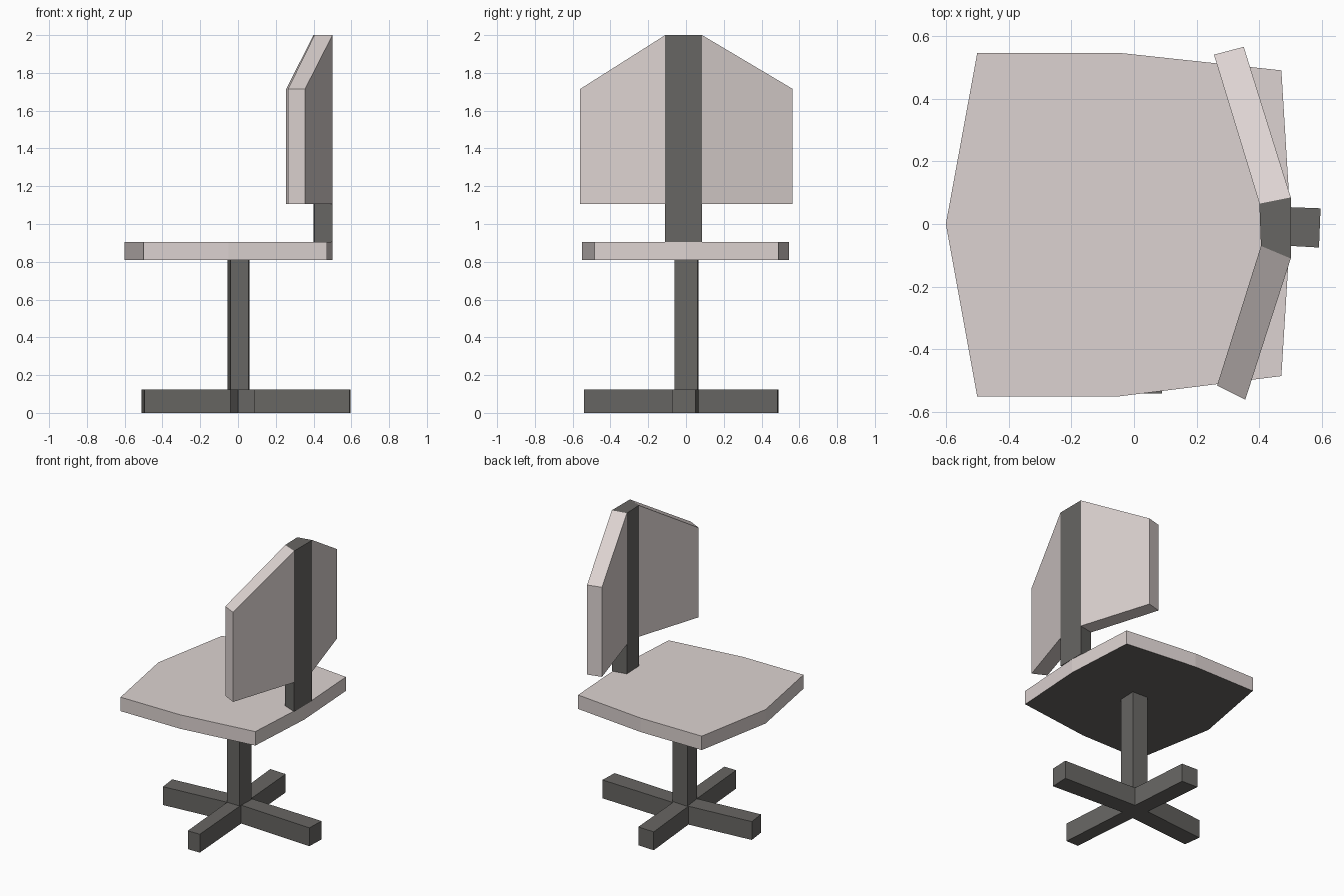
import bpy, bmesh

cube = bpy.data.objects.get("Cube")
if cube:
    bpy.data.objects.remove(cube, do_unlink=True)


def material(name, color):
    mat = bpy.data.materials.new(name)
    mat.use_nodes = True
    mat.diffuse_color = (*color, 1)
    mat.node_tree.nodes["Principled BSDF"].inputs["Base Color"].default_value = (*color, 1)
    return mat


pale = material("pale upholstery", (0.72, 0.65, 0.635))
dark = material("dark metal", (0.137, 0.133, 0.125))


def prism(name, outline, bottom, top, mats, underside=0):
    """Extrude a plan outline upwards; top may be one height or one per corner."""
    tops = top if isinstance(top, (list, tuple)) else [top] * len(outline)
    bm = bmesh.new()
    low = [bm.verts.new((x, y, bottom)) for x, y in outline]
    high = [bm.verts.new((x, y, z)) for (x, y), z in zip(outline, tops)]
    base = bm.faces.new(low)
    base.material_index = underside
    bm.faces.new(high)
    for i in range(len(low)):
        j = (i + 1) % len(low)
        bm.faces.new((low[i], low[j], high[j], high[i]))
    bmesh.ops.recalc_face_normals(bm, faces=bm.faces)
    mesh = bpy.data.meshes.new(name)
    bm.to_mesh(mesh)
    bm.free()
    for mat in mats:
        mesh.materials.append(mat)
    obj = bpy.data.objects.new(name, mesh)
    bpy.context.collection.objects.link(obj)
    return obj


# Four-legged base, a slightly uneven cross
prism("cross_base", [
    (0.59, -0.075), (0.595, 0.05), (0.05, 0.07),
    (0.02, 0.485), (-0.10, 0.49), (-0.06, 0.06),
    (-0.51, 0.02), (-0.495, -0.10), (-0.04, -0.06),
    (0.0, -0.54), (0.09, -0.54), (0.055, -0.045)], 0, 0.125, [dark])

# Column under the seat
prism("column", [(-0.04, -0.06), (0.055, -0.06), (0.06, 0.06), (-0.055, 0.065)],
      0.125, 0.81, [dark])

# Seat with a dark underside
prism("seat", [
    (-0.6, 0), (-0.5, -0.55), (-0.05, -0.55), (0.47, -0.485),
    (0.5, 0), (0.47, 0.49), (-0.04, 0.545), (-0.5, 0.545)],
    0.81, 0.905, [pale, dark], underside=1)

# Back post and the two angled backrest panels
prism("back_post", [(0.405, -0.07), (0.5, -0.11), (0.5, 0.085), (0.4, 0.065)],
      0.905, 2.0, [dark])
slope = [2.0, 2.0, 1.715, 1.715]
prism("backrest_panel_left", [(0.4, 0.065), (0.5, 0.085), (0.35, 0.565), (0.255, 0.54)],
      1.105, slope, [pale])
prism("backrest_panel_right", [(0.405, -0.07), (0.5, -0.11), (0.355, -0.56), (0.265, -0.515)],
      1.105, slope, [pale])
